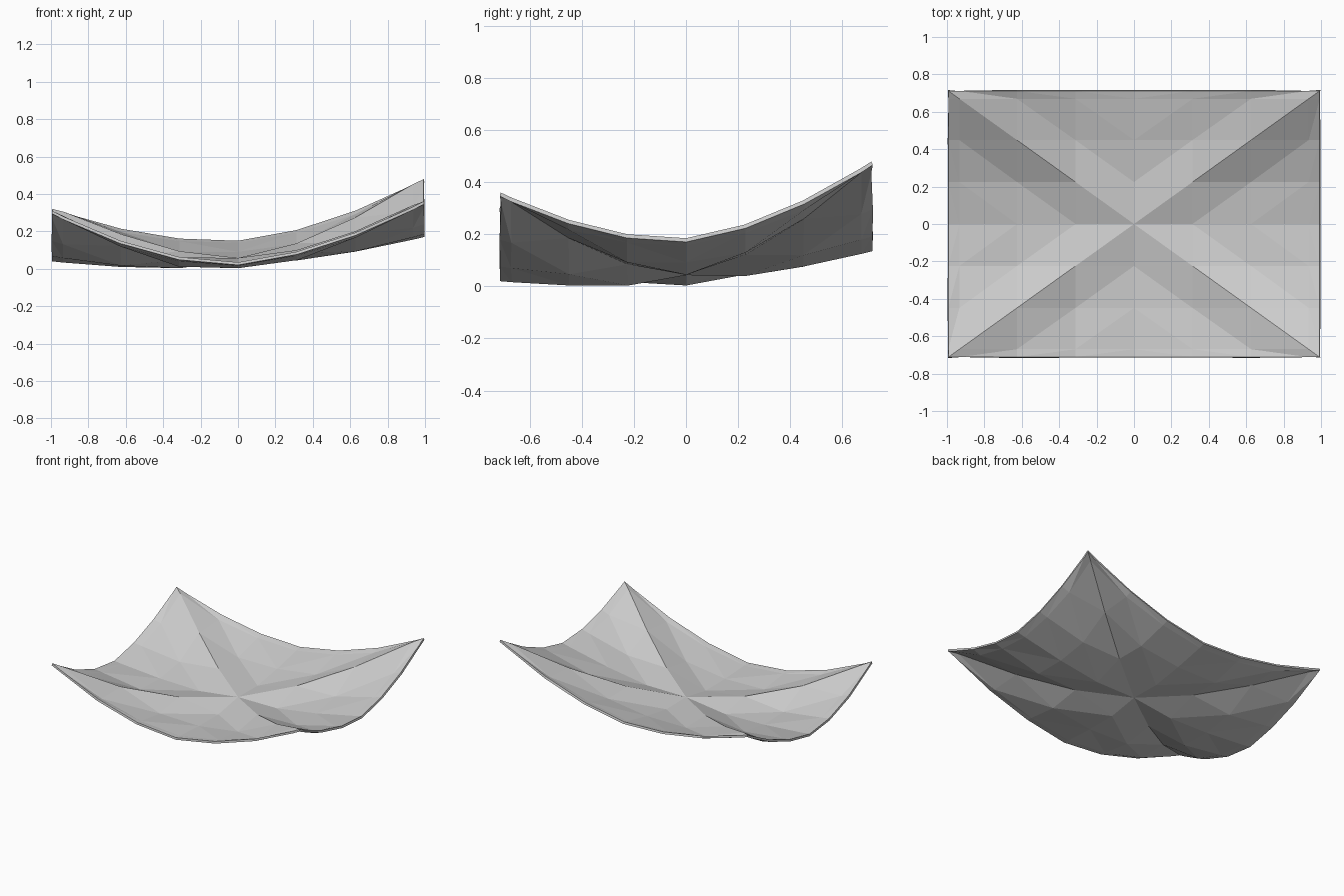
import bpy, bmesh

if "Cube" in bpy.data.objects:
    bpy.data.objects.remove(bpy.data.objects["Cube"])

# Single flat colour
mat = bpy.data.materials.new("light grey cloth")
mat.diffuse_color = (0.6, 0.6, 0.6, 1)
mat.use_nodes = True
mat.node_tree.nodes["Principled BSDF"].inputs["Base Color"].default_value = mat.diffuse_color

HX, HY, THICK = 0.993, 0.712, 0.015
STEPS = [-1, -0.94, -0.63, -0.315, 0, 0.315, 0.63, 0.94, 1]
RIDGE = {0: 0.028, 0.315: 0.048, 0.63: 0.066, 0.94: 0.028, 1: 0.0}


def height(u, v):
    """Dished sheet, tilted, with lifted corners and diagonal folds."""
    z = 0.03 + 0.09 * u * u + 0.0625 * v * v + 0.065 * u + 0.0575 * v
    su, sv = (1 if u > 0 else -1), (1 if v > 0 else -1)
    lift = 0.185 + 0.027 * su * sv - 0.0125 * su - 0.025 * sv
    z += lift * abs(u * v) ** 1.6
    if abs(u) == abs(v):
        z += RIDGE[abs(u)]
    return z


# Sheet: grid whose cells are split along the diagonals
bm = bmesh.new()
grid = [[bm.verts.new((u * HX, v * HY, height(u, v))) for v in STEPS] for u in STEPS]
n = len(STEPS) - 1
for i in range(n):
    for j in range(n):
        a, b = grid[i][j], grid[i + 1][j]
        c, d = grid[i + 1][j + 1], grid[i][j + 1]
        if (i < n / 2) == (j < n / 2):
            tris = ((a, b, c), (a, c, d))
        else:
            tris = ((a, b, d), (b, c, d))
        for t in tris:
            bm.faces.new(t)
mesh = bpy.data.meshes.new("folded_sheet")
bm.to_mesh(mesh)
bm.free()
sheet = bpy.data.objects.new("folded_sheet", mesh)
bpy.context.collection.objects.link(sheet)
mesh.materials.append(mat)

# Thin cloth thickness, below the top surface
solid = sheet.modifiers.new("thickness", 'SOLIDIFY')
solid.thickness = THICK
solid.offset = -1
